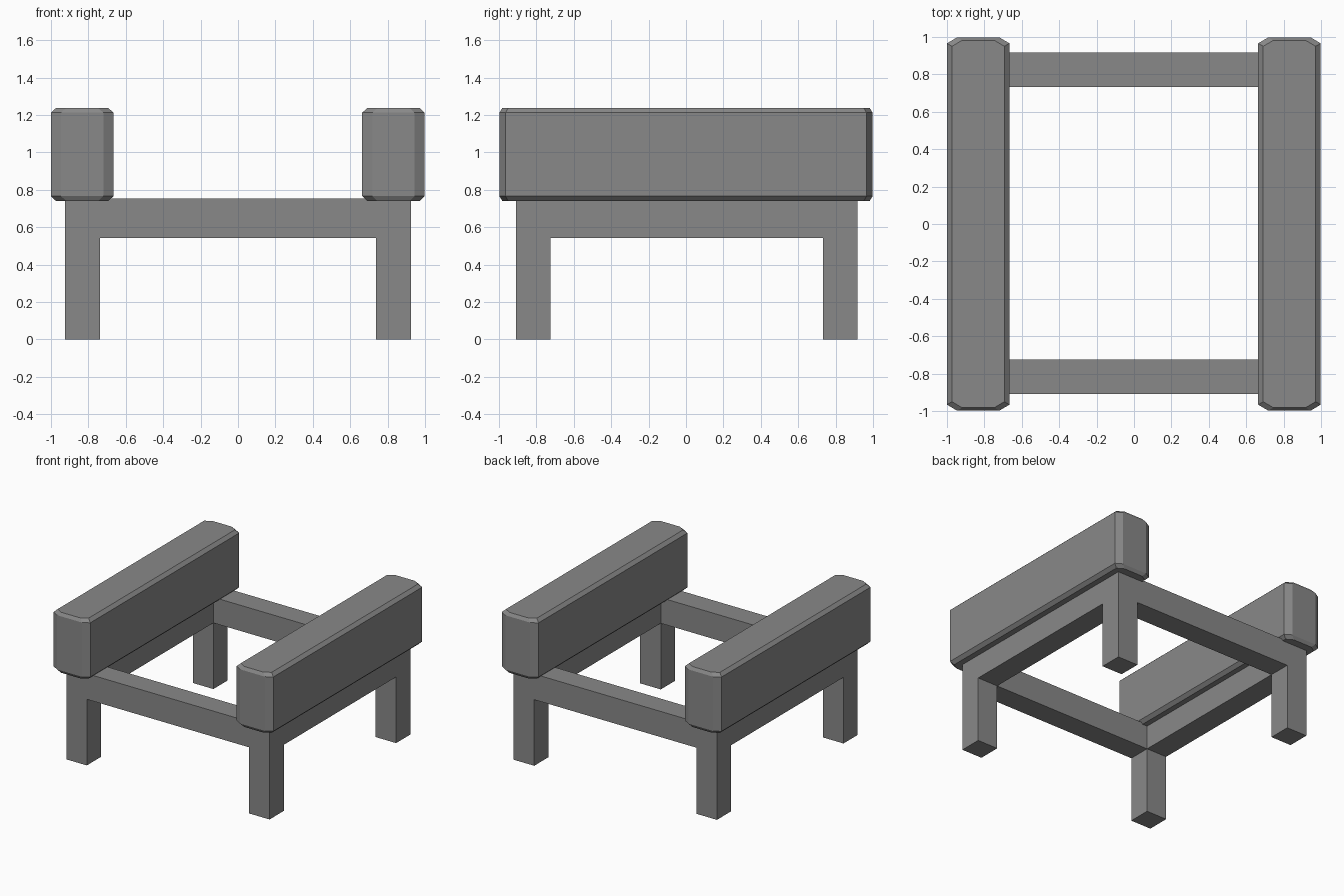
import bpy
import bmesh
from mathutils import Vector

if "Cube" in bpy.data.objects:
    bpy.data.objects.remove(bpy.data.objects["Cube"], do_unlink=True)

# Single grey finish
grey = bpy.data.materials.new("plain grey")
grey.use_nodes = True
colour = (0.25, 0.25, 0.25, 1)
grey.diffuse_color = colour
grey.node_tree.nodes["Principled BSDF"].inputs["Base Color"].default_value = colour


def finish(name, bm):
    bmesh.ops.recalc_face_normals(bm, faces=bm.faces)
    mesh = bpy.data.meshes.new(name)
    bm.to_mesh(mesh)
    bm.free()
    mesh.materials.append(grey)
    obj = bpy.data.objects.new(name, mesh)
    bpy.context.collection.objects.link(obj)
    return obj


def pull(bm, faces, height):
    """Extrude faces together and move the new end to the given height."""
    out = bmesh.ops.extrude_face_region(bm, geom=faces)["geom"]
    for v in out:
        if isinstance(v, bmesh.types.BMVert):
            v.co.z = height
    bmesh.ops.delete(bm, geom=faces, context="FACES_ONLY")


# Leg frame: square ring of rails with a leg drawn down from each corner
OUTER, INNER = 0.924, 0.737
RAIL_TOP, RAIL_BOTTOM = 0.754, 0.543
SHIFT_Y = 0.004
lines = (-OUTER, -INNER, INNER, OUTER)
bm = bmesh.new()
grid = [[bm.verts.new((x, y * 0.989 + SHIFT_Y, RAIL_BOTTOM)) for y in lines] for x in lines]
ring, corners = [], []
for i in range(3):
    for j in range(3):
        if i == 1 and j == 1:
            continue
        face = bm.faces.new((grid[i][j], grid[i + 1][j], grid[i + 1][j + 1], grid[i][j + 1]))
        ring.append(face)
        if i != 1 and j != 1:
            corners.append(face)
top = bmesh.ops.duplicate(bm, geom=ring + list({v for f in ring for v in f.verts}))
top_faces = [g for g in top["geom"] if isinstance(g, bmesh.types.BMFace)]
for v in {v for f in top_faces for v in f.verts}:
    v.co.z = RAIL_TOP
# Outer and inner rail walls
bottom_rim = [e for e in bm.edges if e.is_boundary and e.verts[0].co.z < RAIL_TOP]
top_rim = [e for e in bm.edges if e.is_boundary and e.verts[0].co.z == RAIL_TOP]
vert_map = top["vert_map"]
for e in bottom_rim:
    a, b = e.verts
    bm.faces.new((a, b, vert_map[b], vert_map[a]))
for face in corners:
    pull(bm, [face], 0)
finish("leg_frame", bm)


# Armrests: chamfered octagonal blocks with stepped-in top and bottom
HALF = Vector((0.167, 0.998))
CUT = Vector((0.054, 0.032))
LEVELS = ((0.74, 1), (0.766, 0), (1.212, 0), (1.237, 1))


def armrest(name, x):
    bm = bmesh.new()
    rings = []
    for z, inset in LEVELS:
        h = HALF - CUT * 0.5 * inset
        w = h - CUT
        outline = ((h.x, -w.y), (h.x, w.y), (w.x, h.y), (-w.x, h.y),
                   (-h.x, w.y), (-h.x, -w.y), (-w.x, -h.y), (w.x, -h.y))
        rings.append([bm.verts.new((x + px, py, z)) for px, py in outline])
    for low, high in zip(rings, rings[1:]):
        for k in range(8):
            n = (k + 1) % 8
            bm.faces.new((low[k], low[n], high[n], high[k]))
    bm.faces.new(rings[0])
    bm.faces.new(rings[-1])
    finish(name, bm)


armrest("left_armrest", 0.831)
armrest("right_armrest", -0.833)
